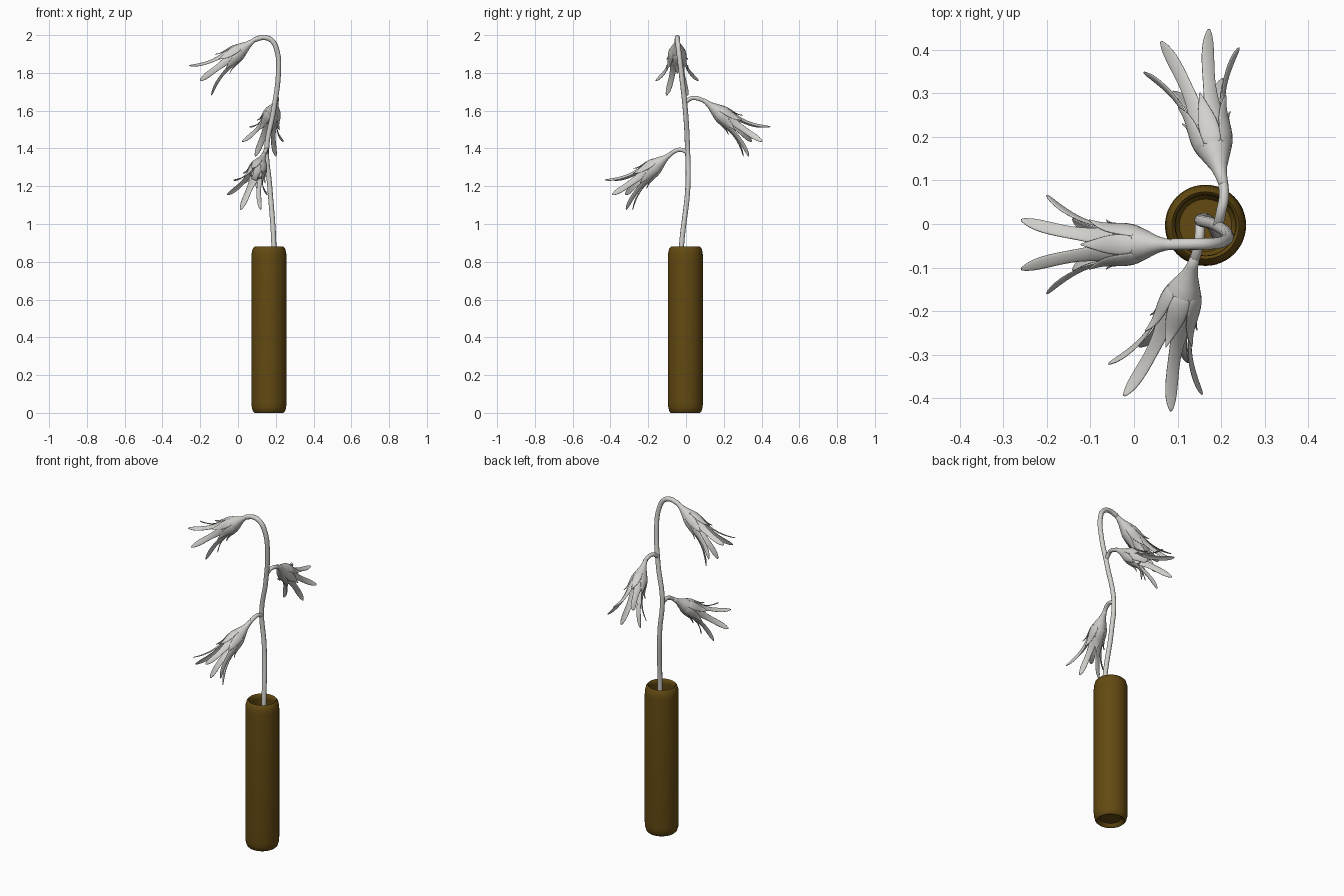
import bpy, bmesh, math
from mathutils import Matrix, Vector

cube = bpy.data.objects.get("Cube")
if cube:
    bpy.data.objects.remove(cube)


def material(name, color):
    m = bpy.data.materials.new(name)
    m.use_nodes = True
    m.diffuse_color = color
    m.node_tree.nodes["Principled BSDF"].inputs["Base Color"].default_value = color
    return m


BROWN = material("brown glaze", (0.125, 0.068, 0.006, 1))
PALE = material("pale grey", (0.64, 0.63, 0.60, 1))


def finish(bm, name, mat):
    bmesh.ops.remove_doubles(bm, verts=bm.verts, dist=1e-5)
    bmesh.ops.recalc_face_normals(bm, faces=bm.faces)
    for f in bm.faces:
        f.smooth = True
    me = bpy.data.meshes.new(name)
    bm.to_mesh(me)
    bm.free()
    me.materials.append(mat)
    return me


def place(name, me, matrix):
    ob = bpy.data.objects.new(name, me)
    bpy.context.collection.objects.link(ob)
    ob.matrix_world = matrix
    return ob


def lathe(bm, profile, steps):
    verts = [bm.verts.new((r, 0, z)) for r, z in profile]
    edges = [bm.edges.new(pair) for pair in zip(verts, verts[1:])]
    bmesh.ops.spin(bm, geom=verts + edges, axis=(0, 0, 1), cent=(0, 0, 0),
                   angle=math.tau, steps=steps, use_merge=True)


def tube(name, points, radius):
    cu = bpy.data.curves.new(name, 'CURVE')
    cu.dimensions = '3D'
    cu.bevel_depth = radius
    cu.bevel_resolution = 3
    cu.use_fill_caps = True
    sp = cu.splines.new('BEZIER')
    sp.bezier_points.add(len(points) - 1)
    for bp, p in zip(sp.bezier_points, points):
        bp.co = p
        bp.handle_left_type = bp.handle_right_type = 'AUTO'
    cu.materials.append(PALE)
    return place(name, cu, Matrix())


# Vase: hollow cylinder with rounded shoulders and a recessed foot
bm = bmesh.new()
lathe(bm, [(0, 0.02), (0.06, 0.02), (0.068, 0.004), (0.077, 0), (0.085, 0.008),
           (0.091, 0.03), (0.093, 0.055), (0.093, 0.825), (0.091, 0.85),
           (0.085, 0.872), (0.077, 0.88), (0.07, 0.874), (0.069, 0.85),
           (0.075, 0.82), (0.075, 0.06), (0.06, 0.04), (0, 0.04)], 48)
vase = place("vase", finish(bm, "vase", BROWN), Matrix.Translation((0.164, -0.003, 0)))
bpy.ops.object.select_all(action='DESELECT')
vase.select_set(True)
bpy.context.view_layer.objects.active = vase
bpy.ops.object.shade_smooth_by_angle(angle=math.radians(50))

# Stem and the two side stalks
tube("stem", [(0.18, -0.045, 0.05), (0.19, -0.024, 0.88), (0.168, 0.01, 1.2),
              (0.152, 0.008, 1.4), (0.188, -0.003, 1.6), (0.214, -0.025, 1.8),
              (0.208, -0.038, 1.91), (0.18, -0.045, 1.97), (0.14, -0.046, 1.987),
              (0.085, -0.047, 1.975)], 0.0135)
tube("back_stalk", [(0.193, -0.004, 1.645), (0.2, 0.03, 1.666),
                    (0.206, 0.06, 1.665), (0.204, 0.1, 1.65)], 0.0115)
tube("front_stalk", [(0.152, 0.008, 1.38), (0.15, -0.03, 1.393),
                     (0.145, -0.06, 1.385), (0.138, -0.085, 1.368)], 0.0115)


def petal(bm, rows, angle):
    """Curved strip; each row is (distance along axis, radius, half width)."""
    turn = Matrix.Rotation(angle, 3, 'Z')
    grid = []
    for along, radius, half in rows:
        line = []
        for k in range(-2, 3):
            x = half * k / 2
            drop = x * x / 0.09
            line.append(bm.verts.new(turn @ Vector((x, radius - drop, along))))
        grid.append(line)
    for a, b in zip(grid, grid[1:]):
        for k in range(4):
            bm.faces.new((a[k], a[k + 1], b[k + 1], b[k]))


# Flower parts, pointing along local z: tube, six petals, six sepals
bm = bmesh.new()
lathe(bm, [(0, -0.01), (0.011, -0.005), (0.0135, 0.02), (0.019, 0.045),
           (0.029, 0.07), (0.039, 0.095), (0.044, 0.12), (0.044, 0.145),
           (0.041, 0.17), (0.03, 0.172)], 24)
body_mesh = finish(bm, "flower_tube", PALE)

PETAL = [(0.1, 0.038, 0.02), (0.15, 0.045, 0.025), (0.19, 0.045, 0.022),
         (0.22, 0.048, 0.018), (0.26, 0.057, 0.0155), (0.3, 0.074, 0.0165),
         (0.33, 0.091, 0.0155), (0.35, 0.104, 0.011), (0.363, 0.114, 0.003)]
SEPAL = [(0.09, 0.036, 0.02), (0.12, 0.047, 0.025), (0.15, 0.049, 0.023),
         (0.18, 0.05, 0.015), (0.2, 0.055, 0.008), (0.218, 0.066, 0.001)]


def whorl(name, rows, offset):
    bm = bmesh.new()
    for i in range(6):
        petal(bm, rows, offset + i * math.tau / 6)
    return finish(bm, name, PALE)


petal_mesh = whorl("petals", PETAL, math.tau / 12)
sepal_mesh = whorl("sepals", SEPAL, 0)

# Three nodding flowers: base point and compass heading
flowers = {"top": ((0.09, -0.047, 1.977), (-1, 0.0)),
           "back": ((0.204, 0.095, 1.654), (-0.25, 0.97)),
           "front": ((0.139, -0.08, 1.372), (-0.31, -0.95))}
for label, (base, (hx, hy)) in flowers.items():
    axis = Vector((0.8 * hx, 0.8 * hy, -0.6)).normalized()
    up = Vector((0.6 * hx, 0.6 * hy, 0.8)).normalized()
    frame = Matrix((up.cross(axis), up, axis)).transposed().to_4x4()
    matrix = Matrix.Translation(base) @ frame
    place(label + "_flower_tube", body_mesh, matrix)
    for part, me in (("petals", petal_mesh), ("sepals", sepal_mesh)):
        ob = place(label + "_flower_" + part, me, matrix)
        solid = ob.modifiers.new("thickness", 'SOLIDIFY')
        solid.thickness = 0.004
        solid.offset = 0
        smooth = ob.modifiers.new("smooth", 'SUBSURF')
        smooth.levels = smooth.render_levels = 1
